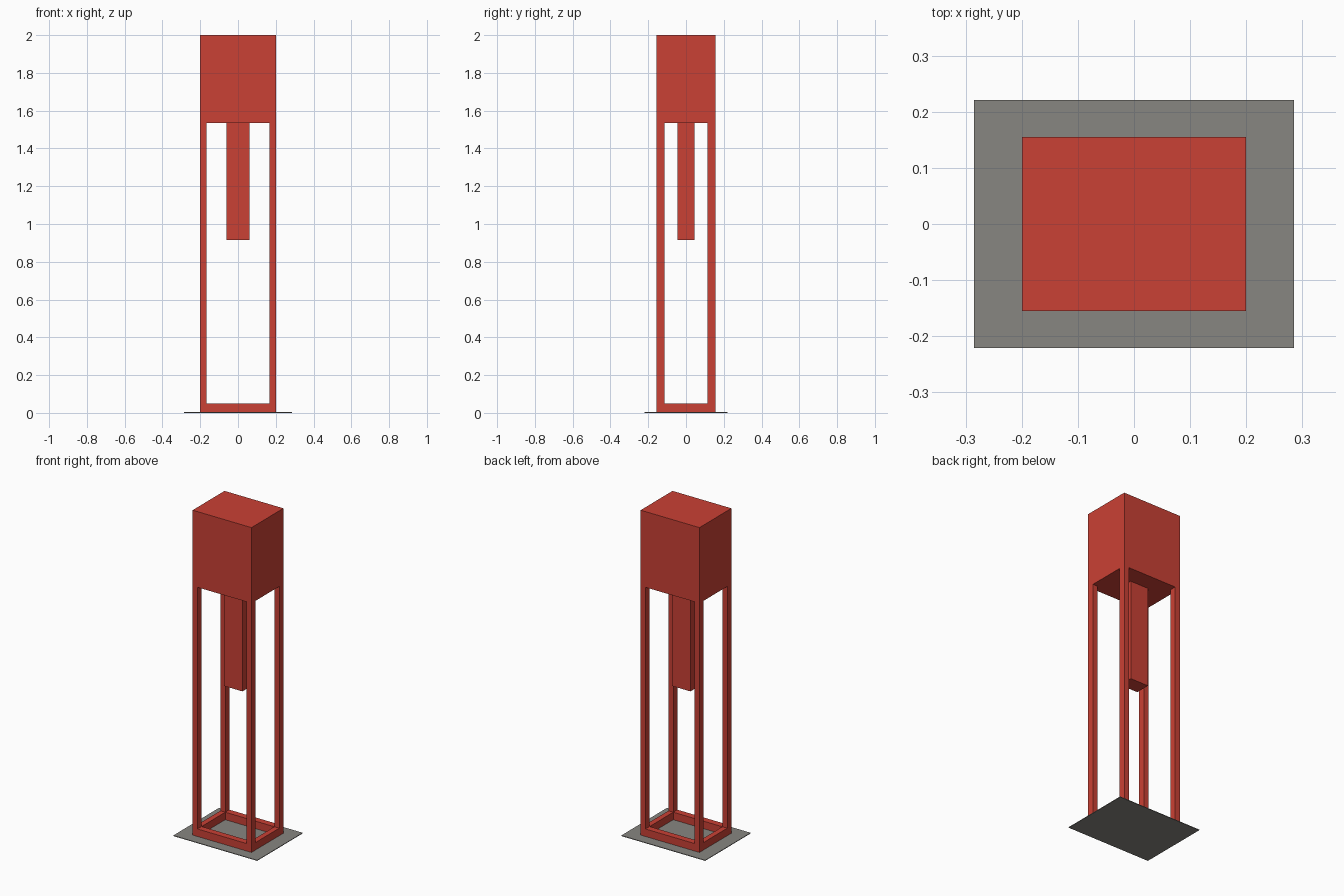
import bpy

if "Cube" in bpy.data.objects:
    bpy.data.objects.remove(bpy.data.objects["Cube"])


def material(name, rgb):
    m = bpy.data.materials.new(name)
    m.diffuse_color = (*rgb, 1.0)
    m.use_nodes = True
    m.node_tree.nodes["Principled BSDF"].inputs["Base Color"].default_value = m.diffuse_color
    return m


RED = material("red_paint", (0.59, 0.052, 0.035))
GREY = material("grey_plate", (0.245, 0.237, 0.218))


def box(name, x0, x1, y0, y1, z0, z1, mat):
    bpy.ops.mesh.primitive_cube_add(
        size=1, location=((x0 + x1) / 2, (y0 + y1) / 2, (z0 + z1) / 2))
    ob = bpy.context.object
    ob.name = name
    ob.scale = (x1 - x0, y1 - y0, z1 - z0)
    bpy.ops.object.transform_apply(location=False, rotation=False, scale=True)
    ob.data.materials.append(mat)
    return ob


HX, HY = 0.2, 0.155        # half size of the tower
PX, PY = 0.033, 0.04       # post section
PLATE, RAIL, HEAD, TOP = 0.004, 0.05, 1.535, 2.0

# Ground plate
box("ground_plate", -0.285, 0.285, -0.221, 0.221, 0, PLATE, GREY)

# Solid head and hanging block
box("head_block", -HX, HX, -HY, HY, HEAD, TOP, RED)
box("hanging_block", -0.062, 0.062, -0.046, 0.046, 0.915, HEAD, RED)

# Corner posts
for sx, side in ((-1, "left"), (1, "right")):
    for sy, end in ((-1, "front"), (1, "back")):
        xs = sorted((sx * HX, sx * (HX - PX)))
        ys = sorted((sy * HY, sy * (HY - PY)))
        box(f"{end}_{side}_post", *xs, *ys, PLATE, HEAD, RED)

# Bottom rails between the posts
for s, end, side in ((-1, "front", "left"), (1, "back", "right")):
    ys = sorted((s * HY, s * (HY - PY)))
    box(f"{end}_rail", -HX + PX, HX - PX, *ys, PLATE, RAIL, RED)
    xs = sorted((s * HX, s * (HX - PX)))
    box(f"{side}_rail", *xs, -HY + PY, HY - PY, PLATE, RAIL, RED)
